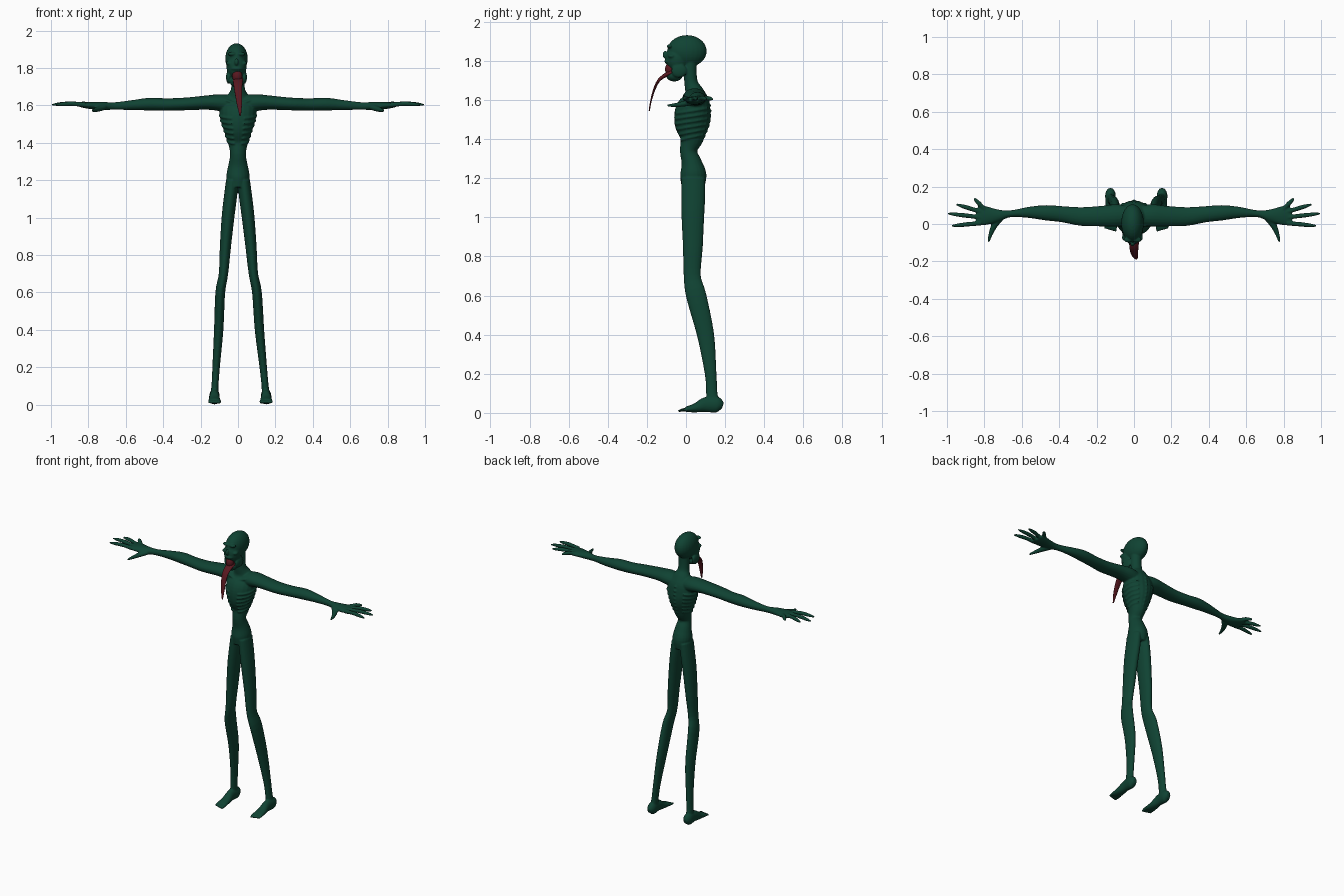
import bpy
import bmesh
from math import sin, cos, pi, radians
from mathutils import Vector, Matrix

cube = bpy.data.objects.get("Cube")
if cube:
    bpy.data.objects.remove(cube, do_unlink=True)

X, Y, Z = Vector((1, 0, 0)), Vector((0, 1, 0)), Vector((0, 0, 1))


def make_material(name, colour):
    material = bpy.data.materials.new(name)
    material.use_nodes = True
    material.diffuse_color = (*colour, 1)
    shader = material.node_tree.nodes["Principled BSDF"]
    shader.inputs["Base Color"].default_value = (*colour, 1)
    shader.inputs["Roughness"].default_value = 0.8
    return material


def smooth_sections(sections, steps):
    """Catmull-Rom interpolation of (x, y, z, width, depth) sections."""
    rows = [Vector(row) for row in sections]
    rows = [rows[0]] + rows + [rows[-1]]
    result = []
    for a, b, c, d in zip(rows, rows[1:], rows[2:], rows[3:]):
        for i in range(steps):
            t = i / steps
            result.append(b + (c - a) * (t / 2)
                          + (a * 2 - b * 5 + c * 4 - d) * (t * t / 2)
                          + (b * 3 - a - c * 3 + d) * (t ** 3 / 2))
    return result + [rows[-1]]


def loft(bm, sections, across, sides=20, steps=4):
    """Closed elliptical tube; the width runs along the across direction."""
    rows = smooth_sections(sections, steps)
    centres = [Vector(row[:3]) for row in rows]
    rings = []
    for i, row in enumerate(rows):
        tangent = centres[min(i + 1, len(rows) - 1)] - centres[max(i - 1, 0)]
        depth_axis = tangent.cross(across).normalized()
        width_axis = depth_axis.cross(tangent).normalized()
        ring = []
        for k in range(sides):
            angle = 2 * pi * k / sides
            offset = width_axis * cos(angle) * row[3] + depth_axis * sin(angle) * row[4]
            ring.append(bm.verts.new(centres[i] + offset))
        rings.append(ring)
    for low, high in zip(rings, rings[1:]):
        for k in range(sides):
            n = (k + 1) % sides
            bm.faces.new((low[k], low[n], high[n], high[k]))
    bm.faces.new(rings[0][::-1])
    bm.faces.new(rings[-1])


def ball(bm, centre, radii):
    matrix = Matrix.Translation(centre) @ Matrix.Diagonal((*radii, 1))
    bmesh.ops.create_uvsphere(bm, u_segments=24, v_segments=16, radius=1, matrix=matrix)


def finish(bm, name, material):
    bmesh.ops.recalc_face_normals(bm, faces=bm.faces)
    for face in bm.faces:
        face.smooth = True
    mesh = bpy.data.meshes.new(name)
    bm.to_mesh(mesh)
    bm.free()
    mesh.materials.append(material)
    obj = bpy.data.objects.new(name, mesh)
    bpy.context.collection.objects.link(obj)
    return obj


TORSO = [
    (0, .036, 1.16, .05, .06), (0, .037, 1.22, .062, .067),
    (0, .028, 1.28, .052, .052), (0, .012, 1.34, .042, .043),
    (0, .028, 1.40, .054, .06), (0, .03, 1.47, .077, .088),
    (0, .035, 1.54, .097, .092), (0, .045, 1.60, .095, .073),
    (0, .042, 1.64, .068, .05), (0, .028, 1.68, .04, .036),
    (0, .022, 1.73, .035, .033), (0, .02, 1.80, .035, .035)]


def add_torso(bm):
    loft(bm, TORSO, X)
    profile = smooth_sections(TORSO, 8)

    def section_at(height):
        return min(profile, key=lambda row: abs(row[2] - height))

    # ribs wrap round the chest and dip toward the front
    for i in range(6):
        height = 1.41 + i * .027
        for side in (-1, 1):
            path = []
            for step in range(8):
                angle = radians(20 + step * 18)
                z = height - .015 * cos(angle)
                row = section_at(z)
                path.append((side * sin(angle) * row[3], row[1] - cos(angle) * row[4],
                             z, .006, .006))
            loft(bm, path, Z, sides=8, steps=2)
    # spine knuckles
    for i in range(14):
        z = 1.26 + i * .026
        row = section_at(z)
        ball(bm, (0, row[1] + row[4] - .002, z), (.008, .006, .008))
    # collarbones
    for side in (-1, 1):
        loft(bm, [(side * .012, -.012, 1.61, .007, .007),
                  (side * .06, -.008, 1.625, .007, .007),
                  (side * .11, .015, 1.64, .007, .007)], Z, sides=8)


def add_head(bm):
    ball(bm, (-.008, .005, 1.85), (.06, .101, .082))    # skull
    ball(bm, (-.008, -.045, 1.81), (.054, .06, .07))    # face
    ball(bm, (-.006, -.06, 1.725), (.037, .042, .03))   # lower jaw
    ball(bm, (-.008, -.106, 1.832), (.011, .014, .02))  # nose
    ball(bm, (-.007, -.085, 1.797), (.034, .026, .012))  # upper lip
    for side in (-1, 1):
        x = -.008 + side * .024
        ball(bm, (x, -.083, 1.875), (.024, .016, .01))   # brow
        ball(bm, (x + side * .014, -.072, 1.825), (.018, .02, .012))  # cheekbone
        ball(bm, (x + side * .018, -.035, 1.75), (.014, .04, .035))   # jaw hinge


ARM = [
    (.04, .045, 1.605, .055, .05), (.10, .045, 1.615, .06, .045),
    (.17, .042, 1.615, .055, .038), (.28, .04, 1.608, .05, .034),
    (.38, .052, 1.605, .043, .033), (.47, .06, 1.607, .041, .034),
    (.56, .062, 1.602, .03, .027), (.66, .055, 1.597, .018, .02),
    (.73, .045, 1.597, .034, .022), (.80, .045, 1.60, .052, .018),
    (.84, .05, 1.602, .048, .012)]
# base x, base y, tip x, tip y
FINGERS = [(.82, .005, .975, -.01), (.82, .036, .995, .056),
           (.82, .066, .95, .105), (.80, .08, .855, .137)]


def add_arm(bm, side):
    loft(bm, [(side * x, *rest) for x, *rest in ARM], Y)
    for bx, by, tx, ty in FINGERS:
        path = []
        for t, radius in ((0, .014), (.3, .012), (.5, .0125), (.8, .01), (1, .005)):
            path.append((side * (bx + (tx - bx) * t), by + (ty - by) * t,
                         1.603 + .006 * sin(pi * t), radius, radius))
        loft(bm, path, Y, sides=10)
    # thumb
    loft(bm, [(side * .72, .03, 1.592, .022, .018), (side * .745, -.005, 1.582, .018, .015),
              (side * .765, -.05, 1.575, .012, .011), (side * .778, -.095, 1.572, .006, .006)],
         X, sides=10)


LEG = [
    (.03, .037, 1.20, .034, .06), (.042, .037, 1.10, .035, .061),
    (.054, .035, 1.0, .034, .058), (.068, .035, .85, .03, .051),
    (.08, .032, .70, .025, .044), (.098, .052, .60, .026, .052),
    (.109, .1, .40, .025, .044), (.126, .126, .20, .02, .03),
    (.134, .132, .10, .019, .029), (.138, .14, .04, .024, .033)]
FOOT = [
    (.138, .188, .035, .014, .016), (.138, .16, .042, .028, .04),
    (.138, .10, .042, .026, .038), (.138, .05, .026, .031, .024),
    (.138, 0, .018, .035, .014)]


def add_leg(bm, side):
    def place(row):
        x, y, z, width, depth = row
        sway = .013 * max(0, 1 - z / 1.2) ** 2
        return (side * x + sway, y, z, width, depth)

    loft(bm, [place(row) for row in LEG], X)
    loft(bm, [place(row) for row in FOOT], X)
    # toes, the inner one thickest
    for i in range(5):
        x = .112 + i * .0135
        tip = -.04 + .004 * i
        radius = .0095 - .0007 * i
        loft(bm, [place((x, .015, .018, radius, radius)),
                  place((x, -.015, .015, radius, radius)),
                  place((x, tip, .009, .005, .005))], X, sides=8)


skin = make_material("dark green skin", (.005, .056, .033))
flesh = make_material("dark red flesh", (.1, .009, .014))

# body, fused into one continuous skin
bm = bmesh.new()
add_torso(bm)
add_head(bm)
for side in (-1, 1):
    add_arm(bm, side)
    add_leg(bm, side)
body = finish(bm, "body", skin)
remesh = body.modifiers.new("fuse", 'REMESH')
remesh.mode = 'VOXEL'
remesh.voxel_size = .0045
remesh.use_smooth_shade = True
relax = body.modifiers.new("relax", 'SMOOTH')
relax.factor = .5
relax.iterations = 3

# open mouth lining
bm = bmesh.new()
ball(bm, (-.004, -.082, 1.757), (.027, .025, .034))
finish(bm, "mouth", flesh)

# long hanging tongue
bm = bmesh.new()
loft(bm, [(0, -.05, 1.745, .028, .018), (0, -.09, 1.735, .027, .012),
          (0, -.135, 1.705, .023, .008), (.003, -.16, 1.66, .019, .006),
          (.008, -.178, 1.60, .013, .004), (.012, -.188, 1.545, .004, .003)], X)
finish(bm, "tongue", flesh)
